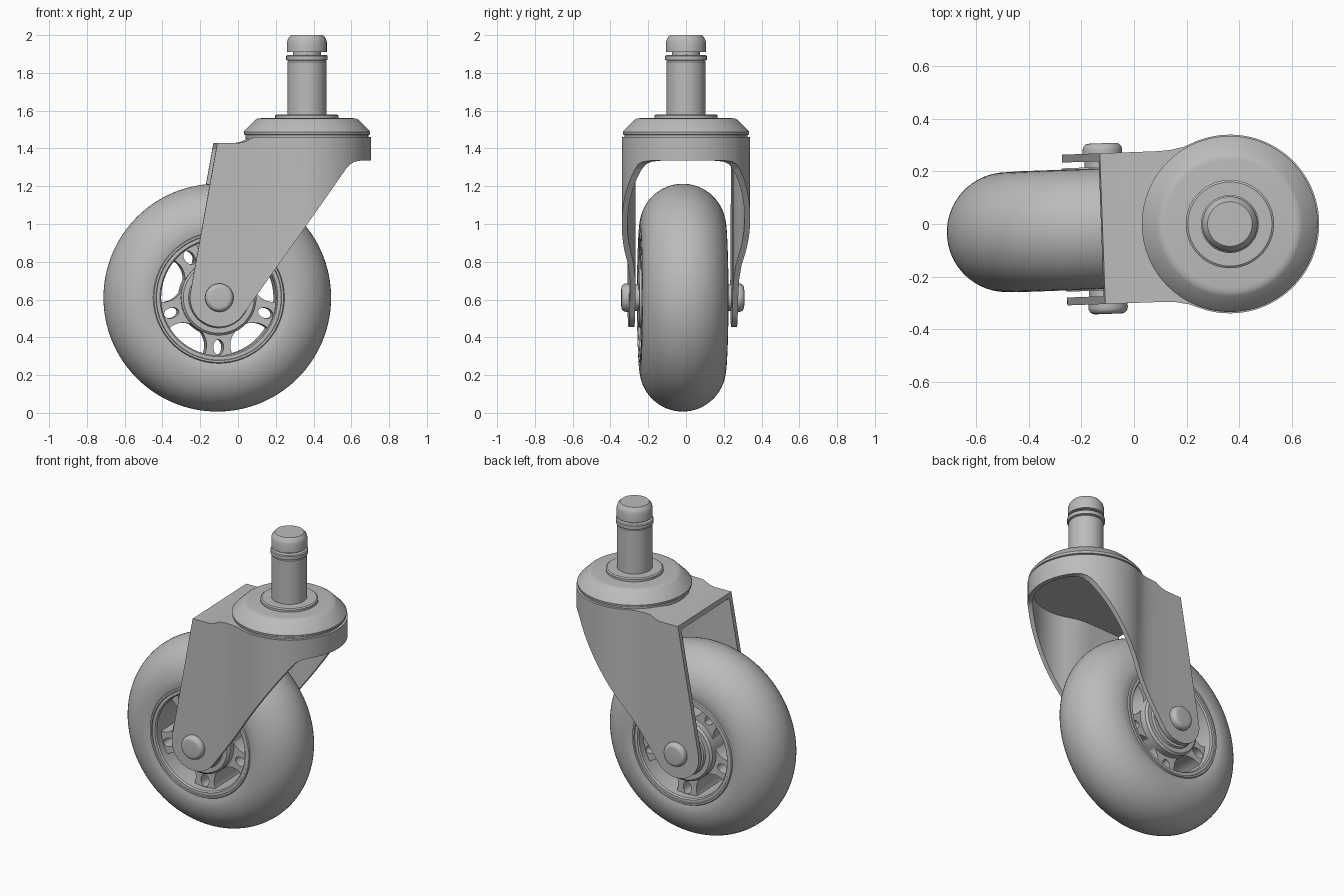
import bpy, bmesh
from math import sin, cos, pi, radians
from mathutils import Matrix, Vector

cube = bpy.data.objects.get("Cube")
if cube:
    bpy.data.objects.remove(cube, do_unlink=True)

GREY = (0.5, 0.5, 0.5, 1)
mat = bpy.data.materials.new("plain grey")
mat.use_nodes = True
mat.diffuse_color = GREY
mat.node_tree.nodes["Principled BSDF"].inputs["Base Color"].default_value = GREY

STEM_X = 0.365                       # swivel axis
AXLE = Vector((-0.11, 0, 0.61))      # wheel centre
SWIVEL = (Matrix.Translation((STEM_X, 0, 0)) @ Matrix.Rotation(radians(2.1), 4, 'Z')
          @ Matrix.Translation((-STEM_X, 0, 0)))
UP = Matrix.Translation((STEM_X, 0, 0))
ACROSS = Matrix.Translation(AXLE) @ Matrix.Rotation(pi / 2, 4, 'X')


def make(name, bm):
    bmesh.ops.recalc_face_normals(bm, faces=bm.faces)
    me = bpy.data.meshes.new(name)
    bm.to_mesh(me)
    bm.free()
    me.materials.append(mat)
    ob = bpy.data.objects.new(name, me)
    bpy.context.collection.objects.link(ob)
    return ob


def finish(ob, angle=32):
    ob.data.transform(SWIVEL)
    ob.data.shade_smooth()
    ob.data.set_sharp_from_angle(angle=radians(angle))
    return ob


def lathe(name, profile, frame, closed=False, steps=96):
    """Spin (radius, height) points about the local z axis."""
    bm = bmesh.new()
    verts = [bm.verts.new((r, 0, h)) for r, h in profile]
    pairs = list(zip(verts, verts[1:])) + ([(verts[-1], verts[0])] if closed else [])
    edges = [bm.edges.new(p) for p in pairs]
    bmesh.ops.spin(bm, geom=verts + edges, cent=(0, 0, 0), axis=(0, 0, 1),
                   angle=2 * pi, steps=steps, use_merge=True)
    bmesh.ops.remove_doubles(bm, verts=bm.verts, dist=1e-5)
    bm.transform(frame)
    return make(name, bm)


def prism(name, outlines, low, high, frame=Matrix()):
    """Extrude flat outlines from low to high along the local z axis."""
    bm = bmesh.new()
    for outline in outlines:
        face = bm.faces.new([bm.verts.new((x, y, low)) for x, y in outline])
        ext = bmesh.ops.extrude_face_region(bm, geom=[face])["geom"]
        bmesh.ops.translate(bm, vec=(0, 0, high - low),
                            verts=[v for v in ext if isinstance(v, bmesh.types.BMVert)])
    bm.transform(frame)
    return make(name, bm)


def boolean(ob, cutter, operation):
    mod = ob.modifiers.new("cut", 'BOOLEAN')
    mod.operation, mod.object, mod.solver = operation, cutter, 'EXACT'
    dg = bpy.context.evaluated_depsgraph_get()
    me = bpy.data.meshes.new_from_object(ob.evaluated_get(dg))
    ob.modifiers.clear()
    ob.data = me
    bpy.data.objects.remove(cutter, do_unlink=True)


def arc(cx, cy, rx, ry, start, end, n):
    return [(cx + rx * cos(radians(start + (end - start) * i / n)),
             cy + ry * sin(radians(start + (end - start) * i / n))) for i in range(n + 1)]


# Tyre: round tread on nearly flat side walls
tread = arc(0.375, 0, 0.228, 0.228, 90, -90, 32)
finish(lathe("tyre", [(0.335, 0.2), (0.345, 0.222)] + tread + [(0.345, -0.222), (0.335, -0.2)],
             ACROSS, True, 128))

# Rim ring with a shallow lip
half_rim = [(0.305, 0.215), (0.312, 0.224), (0.33, 0.224), (0.333, 0.23), (0.343, 0.23), (0.348, 0.222)]
finish(lathe("rim", half_rim + [(r, -h) for r, h in reversed(half_rim)], ACROSS, True))

# Spoked disc: five arches and five slots cut through
disc = lathe("spokes", [(0, 0.17), (0.325, 0.17), (0.325, -0.17), (0, -0.17)], ACROSS)
holes = []
for k in range(5):
    for shape, angle in ((arc(0.305, 0, 0.112, 0.118, 0, 352.5, 47), -54),
                         (arc(0.262, 0, 0.04, 0.027, 0, 345, 23), -90)):
        turn = Matrix.Rotation(radians(angle + 72 * k), 2)
        holes.append([tuple(turn @ Vector(p)) for p in shape])
# the local y axis of the wheel frame points up
boolean(disc, prism("hole_cutter", holes, -0.4, 0.4, ACROSS), 'DIFFERENCE')
finish(disc)

# Hub boss and axle
half_hub = [(0, 0.235), (0.155, 0.235), (0.16, 0.222), (0.188, 0.222), (0.2, 0.21)]
finish(lathe("hub", half_hub + [(r, -h) for r, h in reversed(half_hub)], ACROSS))
finish(lathe("axle", [(0, 0.27), (0.07, 0.27), (0.07, -0.27), (0, -0.27)], ACROSS, steps=48))

# Domed axle caps on both sides
for side, name in ((1, "front_axle_cap"), (-1, "back_axle_cap")):
    rounding = arc(0.05, 0.3, 0.025, 0.025, 0, 90, 6)
    profile = [(0, 0.27), (0.075, 0.27)] + rounding + [(0, 0.325)]
    finish(lathe(name, [(r, side * h) for r, h in profile], ACROSS, steps=48))


# Fork: plan outline trimmed by a side outline, then hollowed
def plan(inset, back):
    half = [(back, 0.287 - inset), (0.1, 0.287 - inset), (0.15, 0.29 - inset), (0.2, 0.3 - inset)]
    half += arc(STEM_X, 0, 0.34 - inset, 0.34 - inset, 110, 0, 36)
    return half + [(x, -y) for x, y in reversed(half[:-1])]


side = [(-0.12, 1.43), (0.0, 1.43), (0.03, 1.437), (0.07, 1.457), (0.1, 1.46),
        (0.8, 1.46), (0.8, 1.335), (0.64, 1.335)]
side += [(0.61, 1.33), (0.585, 1.317), (0.56, 1.29)]
side += arc(AXLE.x, AXLE.z, 0.155, 0.155, -36, -189, 24)
fork = prism("fork", [plan(0, -0.6)], 0.2, 1.6)
boolean(fork, prism("side_cutter", [side], -0.6, 0.6, Matrix.Rotation(pi / 2, 4, 'X')), 'INTERSECT')
boolean(fork, prism("hollow_cutter", [plan(0.03, -0.8)], 0.1, 1.4), 'DIFFERENCE')
finish(fork, 25)

# Swivel cap with sloping shoulder
finish(lathe("swivel_cap", [(0, 1.45), (0.325, 1.45), (0.325, 1.47), (0.333, 1.473), (0.335, 1.487),
                            (0.328, 1.497), (0.275, 1.55), (0.262, 1.558), (0.245, 1.56), (0, 1.56)], UP))
finish(lathe("stem_washer", [(0, 1.55), (0.168, 1.55), (0.168, 1.574), (0.16, 1.58), (0, 1.58)], UP))

# Stem with collar, neck and chamfered head
finish(lathe("stem", [(0, 1.57), (0.103, 1.57), (0.103, 1.858), (0.098, 1.865), (0.11, 1.868),
                      (0.11, 1.89), (0.105, 1.895), (0.075, 1.895), (0.075, 1.91), (0.105, 1.91),
                      (0.105, 1.965), (0.1, 1.982), (0.085, 2.0), (0, 2.0)], UP, steps=64))
